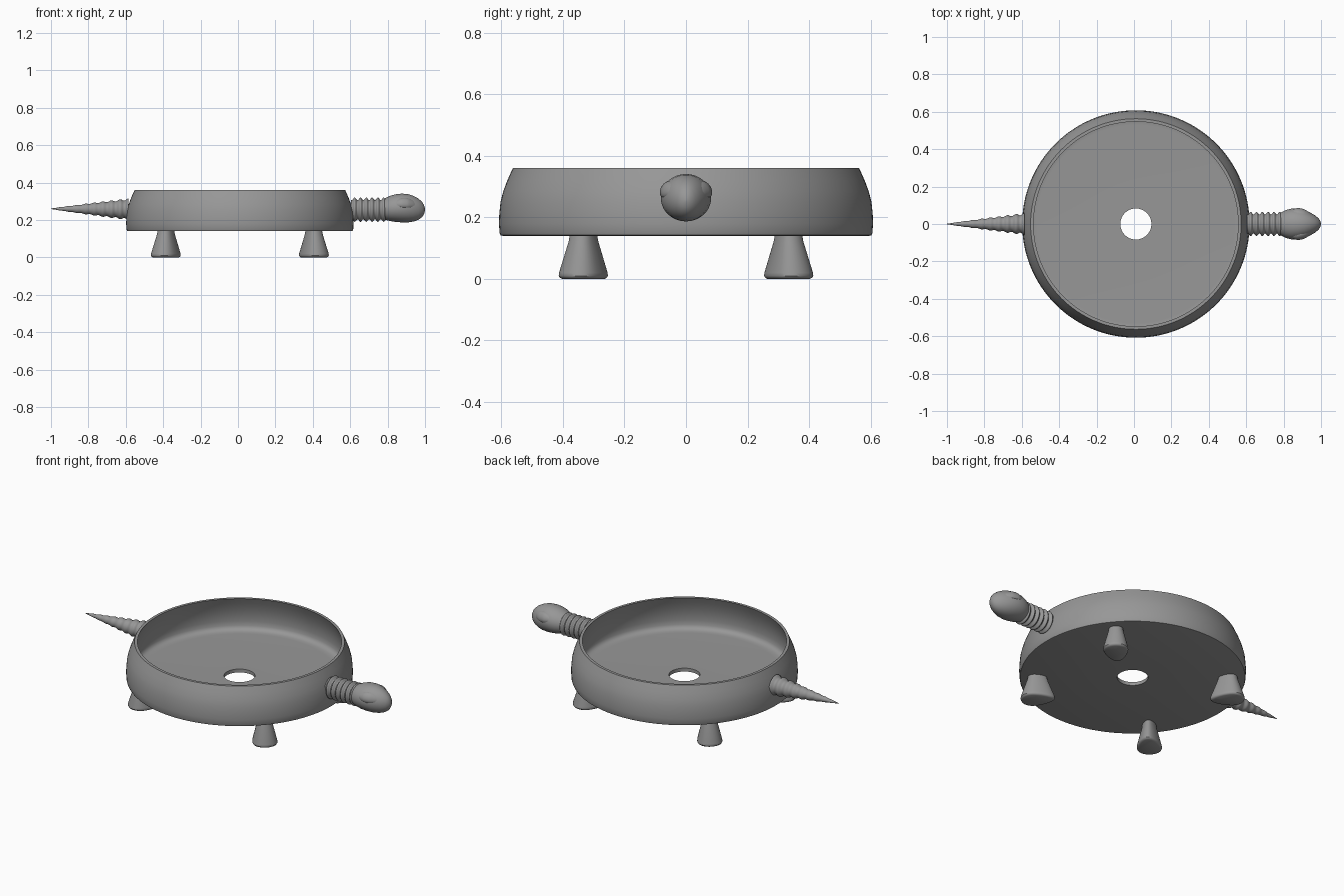
import bpy, bmesh, math
from mathutils import Vector

if "Cube" in bpy.data.objects:
    bpy.data.objects.remove(bpy.data.objects["Cube"])

GREY = bpy.data.materials.new("dark_grey")
GREY.diffuse_color = (0.31, 0.31, 0.31, 1)
GREY.use_nodes = True
GREY.node_tree.nodes["Principled BSDF"].inputs["Base Color"].default_value = GREY.diffuse_color

def finish(bm, name, angle=35):
    bmesh.ops.recalc_face_normals(bm, faces=bm.faces)
    mesh = bpy.data.meshes.new(name)
    bm.to_mesh(mesh)
    bm.free()
    mesh.materials.append(GREY)
    ob = bpy.data.objects.new(name, mesh)
    bpy.context.collection.objects.link(ob)
    bpy.ops.object.select_all(action='DESELECT')
    ob.select_set(True)
    bpy.context.view_layer.objects.active = ob
    bpy.ops.object.shade_smooth_by_angle(angle=math.radians(angle))
    return ob

def loft(name, rings, closed=False, angle=35):
    """Skin a list of point rings; cap the ends, or join them when closed."""
    bm = bmesh.new()
    loops = [[bm.verts.new(p) for p in ring] for ring in rings]
    n = len(loops[0])
    pairs = list(zip(loops, loops[1:]))
    if closed:
        pairs.append((loops[-1], loops[0]))
    else:
        bm.faces.new(loops[0])
        bm.faces.new(loops[-1])
    for a, b in pairs:
        for i in range(n):
            j = (i + 1) % n
            bm.faces.new((a[i], a[j], b[j], b[i]))
    return finish(bm, name, angle)

def turn(n):
    return [(math.cos(2 * math.pi * i / n), math.sin(2 * math.pi * i / n)) for i in range(n)]

def x_ring(x, ry, rz, zc, n=40):
    return [(x, ry * c, zc + rz * s) for c, s in turn(n)]

# Bowl: turned shell with a drain hole, wall leaning inwards at the rim
CX = 0.01
profile = [(0.083, 0.14), (0.596, 0.14), (0.603, 0.142), (0.606, 0.149), (0.608, 0.18),
           (0.607, 0.21), (0.603, 0.25), (0.594, 0.285), (0.581, 0.32), (0.563, 0.36),
           (0.547, 0.36), (0.562, 0.325), (0.575, 0.285), (0.582, 0.25), (0.585, 0.21),
           (0.582, 0.185), (0.577, 0.174), (0.568, 0.166), (0.552, 0.161), (0.53, 0.16),
           (0.083, 0.16)]
loft("bowl", [[(CX + r * c, r * s, z) for c, s in turn(128)] for r, z in profile], closed=True)

# Legs: flared stumps, blunt on the outside and narrowing towards the centre
leg_sections = [(0.148, 0.053, 0.036), (0.12, 0.060, 0.040), (0.02, 0.098, 0.064),
                (0.010, 0.099, 0.065), (0.004, 0.095, 0.062), (0.0, 0.086, 0.055)]
for label, sx, sy in (("front_right", 1, -1), ("front_left", -1, -1),
                      ("back_right", 1, 1), ("back_left", -1, 1)):
    out = Vector((sx, sy, 0)).normalized()
    side = Vector((-out.y, out.x, 0))
    base = Vector((CX + 0.394 * sx, 0.332 * sy, 0))
    loft(label + "_leg", [[base + out * a * c * (0.86 if c > 0 else 1)
                           + side * b * s * (1 + 0.28 * c) + Vector((0, 0, z))
                           for c, s in turn(40)] for z, a, b in leg_sections])

# Neck: evenly ribbed tube
rings = []
for i in range(61):
    x = 0.604 + 0.186 * i / 60
    r = 0.058 + 0.007 * math.cos(2 * math.pi * (x - 0.655) / 0.031)
    rings.append(x_ring(x, r, r, 0.255))
loft("neck", rings, angle=60)

# Tail: tapering spike with ribs that fade towards the tip
rings = []
for i in range(121):
    t = i / 120
    r = 0.053 * (1 - t) ** 0.9 + 0.001
    r *= 1 + 0.10 * (1 - 0.5 * t) * math.cos(2 * math.pi * 9 * t)
    rings.append(x_ring(-0.585 - 0.415 * t, r, r, 0.257 + 0.003 * t))
loft("tail", rings, angle=60)

# Head: x, half width, bottom, top
sections = [(0.755, 0.045, 0.21, 0.30), (0.78, 0.058, 0.203, 0.313), (0.81, 0.074, 0.195, 0.328),
            (0.84, 0.082, 0.190, 0.337), (0.875, 0.082, 0.187, 0.341), (0.91, 0.075, 0.187, 0.338),
            (0.94, 0.062, 0.192, 0.328), (0.965, 0.048, 0.201, 0.314), (0.985, 0.032, 0.216, 0.296),
            (0.995, 0.018, 0.232, 0.279), (1.0, 0.004, 0.25, 0.26)]
loft("head", [x_ring(x, w, (t - b) / 2, (t + b) / 2) for x, w, b, t in sections], angle=70)

def head_width(x):
    for a, b in zip(sections, sections[1:]):
        if x <= b[0]:
            return a[1] + (b[1] - a[1]) * (x - a[0]) / (b[0] - a[0])

# Eyes: almond bulges lying on the sides of the head
for label, s in (("right", -1), ("left", 1)):
    rings = []
    for i in range(25):
        t = (i + 0.2) / 24.4
        w = math.sin(math.pi * t) ** 0.7
        x = 0.818 + 0.152 * t
        y = head_width(x) * 0.93 - 0.014
        z = 0.284 + 0.009 * math.sin(math.pi * t) - 0.006 * t
        rings.append([(x, s * (y + 0.023 * w * c - 0.008 * w * q), z + 0.029 * w * q)
                      for c, q in turn(24)])
    loft(label + "_eye", rings, angle=60)
